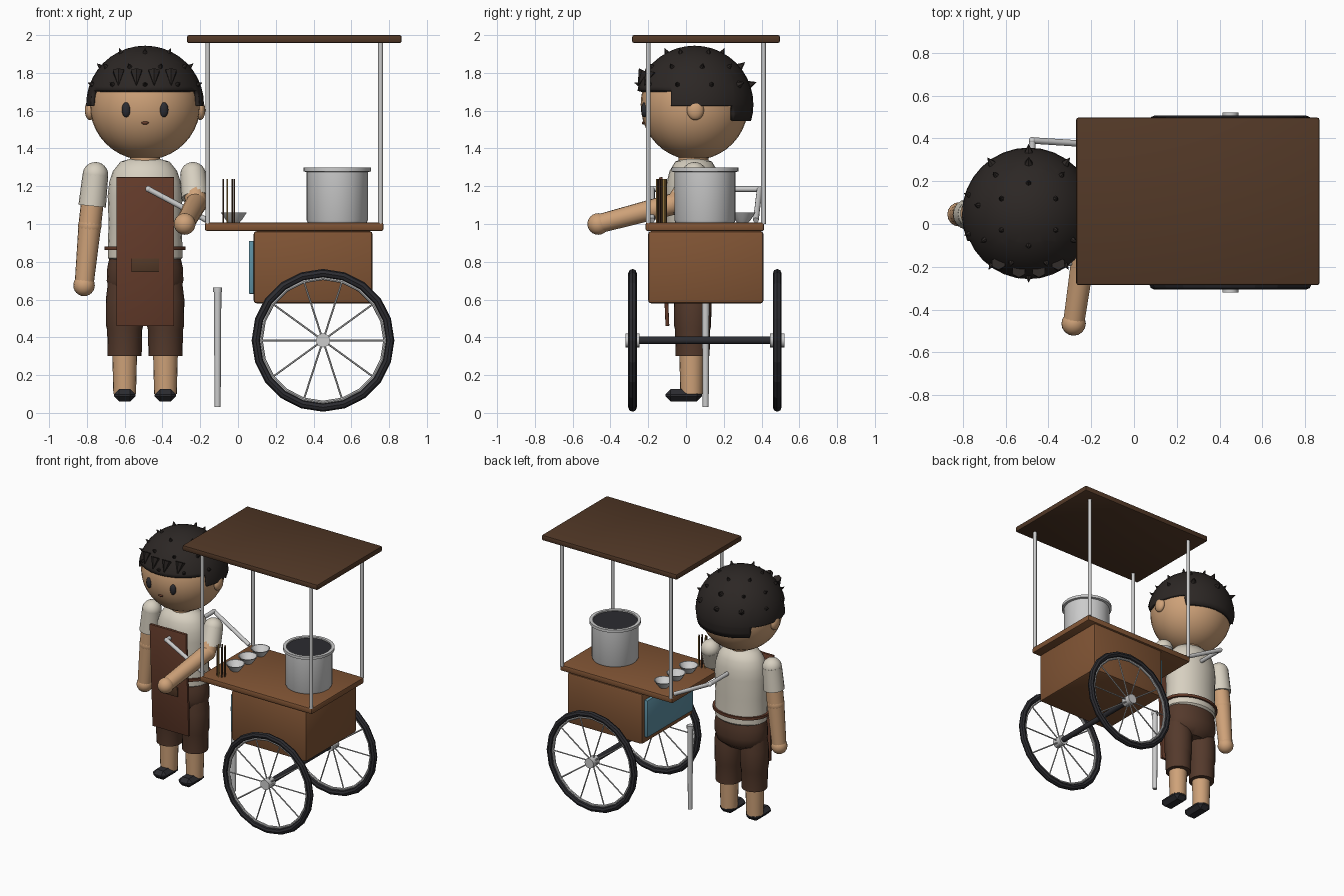
import bpy, bmesh, math
from mathutils import Vector, Matrix

if "Cube" in bpy.data.objects:
    bpy.data.objects.remove(bpy.data.objects["Cube"])

def mat(name, c):
    m = bpy.data.materials.new(name)
    m.diffuse_color = (*c, 1)
    m.use_nodes = True
    m.node_tree.nodes["Principled BSDF"].inputs["Base Color"].default_value = m.diffuse_color
    return m

WOOD = mat("wood", (0.22, 0.09, 0.035))
DARKWOOD = mat("dark_wood", (0.085, 0.04, 0.02))
SKIN = mat("skin", (0.62, 0.36, 0.19))
HAIR = mat("hair", (0.025, 0.02, 0.018))
SHIRT = mat("cream", (0.68, 0.63, 0.53))
PANTS = mat("brown_cloth", (0.09, 0.042, 0.025))
APRON = mat("red_brown", (0.13, 0.045, 0.024))
BLACK = mat("black", (0.025, 0.025, 0.03))
BLUE = mat("blue", (0.11, 0.28, 0.37))
WHITE = mat("white", (0.8, 0.8, 0.78))
GOLD = mat("bamboo", (0.5, 0.3, 0.08))

def finish(bm, name, m=None, angle=35):
    bmesh.ops.recalc_face_normals(bm, faces=bm.faces)
    me = bpy.data.meshes.new(name)
    bm.to_mesh(me)
    bm.free()
    o = bpy.data.objects.new(name, me)
    bpy.context.collection.objects.link(o)
    if m:
        me.materials.append(m)
    if angle:
        bpy.ops.object.select_all(action='DESELECT')
        o.select_set(True)
        bpy.context.view_layer.objects.active = o
        bpy.ops.object.shade_smooth_by_angle(angle=math.radians(angle))
    return o

def box(name, lo, hi, m=None, bevel=0.01, tilt=0):
    lo, hi = Vector(lo), Vector(hi)
    bm = bmesh.new()
    bmesh.ops.create_cube(bm, size=1, matrix=Matrix.Translation((lo + hi) / 2)
                          @ Matrix.Rotation(tilt, 4, 'X') @ Matrix.Diagonal((*(hi - lo), 1)))
    if bevel:
        bmesh.ops.bevel(bm, geom=bm.edges[:], offset=bevel, segments=2, profile=0.5, affect='EDGES')
    return finish(bm, name, m)

def rods(name, segs, m=None, n=12, angle=35):
    """One mesh of tapered cylinders, each (start, end, radius1, radius2)."""
    bm = bmesh.new()
    for a, b, r1, r2 in segs:
        a, b = Vector(a), Vector(b)
        d = b - a
        M = Matrix.Translation((a + b) / 2) @ d.to_track_quat('Z', 'Y').to_matrix().to_4x4()
        bmesh.ops.create_cone(bm, cap_ends=True, segments=n, radius1=r1, radius2=r2, depth=d.length, matrix=M)
    return finish(bm, name, m, angle)

def ball(name, c, s, m=None, u=16, v=12):
    bm = bmesh.new()
    bmesh.ops.create_uvsphere(bm, u_segments=u, v_segments=v, radius=1,
                              matrix=Matrix.Translation(c) @ Matrix.Diagonal((*s, 1)))
    return finish(bm, name, m, 60)

def lathe(name, c, profile, m=None, ratio=1.0, n=24):
    """Revolve (radius, z) points; ratio squashes the depth."""
    bm = bmesh.new()
    rings = [[bm.verts.new((c[0] + r * math.cos(t), c[1] + ratio * r * math.sin(t), z))
              for t in [2 * math.pi * i / n for i in range(n)]] for r, z in profile]
    for a, b in zip(rings, rings[1:]):
        for i in range(n):
            bm.faces.new((a[i], a[(i + 1) % n], b[(i + 1) % n], b[i]))
    bm.faces.new(rings[0])
    bm.faces.new(rings[-1])
    return finish(bm, name, m, 40)

# ---- cart body
box("roof", (-0.27, -0.285, 1.958), (0.866, 0.497, 2.0), DARKWOOD)
box("counter", (-0.175, -0.214, 0.963), (0.77, 0.414, 1.008), WOOD)
box("cart_box", (0.083, -0.2, 0.58), (0.712, 0.41, 0.962), WOOD, 0.015)
box("side_panel", (0.058, -0.17, 0.63), (0.085, 0.38, 0.91), BLUE, 0.004)
rods("roof_poles", [((x, y, 1.0), (x, y, 1.965), 0.013, 0.013) for x in (-0.16, 0.755) for y in (-0.2, 0.41)])
rods("prop_leg", [((-0.108, 0.104, 0.03), (-0.108, 0.104, 0.66), 0.016, 0.02),
                  ((-0.108, 0.104, 0.64), (-0.108, 0.104, 0.665), 0.024, 0.024)])

# push handle: two sloping arms and a cross bar
ends = [(-0.475, y, 1.185) for y in (-0.18, 0.39)]
rods("push_handle", [((-0.165, y, 1.02), e, 0.015, 0.015) for y, e in zip((-0.18, 0.37), ends)]
     + [(ends[0], ends[1], 0.015, 0.015)])
for e in ends:
    ball("handle_corner", e, (0.017,) * 3, None, 10, 8)

# ---- wheels
cx, cz = 0.45, 0.384
for y in (-0.283, 0.483):
    for name, R, r, m in (("tyre", 0.355, 0.023, BLACK), ("rim", 0.328, 0.009, None)):
        bpy.ops.mesh.primitive_torus_add(major_segments=20, minor_segments=8, major_radius=R, minor_radius=r,
                                         location=(cx, y, cz), rotation=(math.pi / 2, 0, 0))
        o = bpy.context.object
        o.name = name
        if m:
            o.data.materials.append(m)
    rods("spokes", [((cx, y, cz), (cx + 0.33 * math.cos(a), y, cz + 0.33 * math.sin(a)), 0.005, 0.005)
                    for a in [math.radians(36 * i) for i in range(10)]], None, 6)
    rods("hub", [((cx, y - 0.038, cz), (cx, y + 0.038, cz), 0.037, 0.037)], None, 16)
rods("axle", [((cx, -0.28, cz), (cx, 0.48, cz), 0.02, 0.02)], BLACK)

# ---- cooking pot, bowls and chopsticks
lathe("pot", (0.525, 0.1), [(0.155, 1.005), (0.162, 1.02), (0.162, 1.275), (0.178, 1.278), (0.178, 1.298),
                            (0.155, 1.298), (0.155, 1.285)], None, 1, 32)
lathe("pot_contents", (0.525, 0.1), [(0.156, 1.27), (0.156, 1.288)], BLACK, 1, 32)
for y in (0.0, 0.15, 0.3):
    lathe("bowl", (-0.022, y), [(0.028, 1.005), (0.045, 1.025), (0.068, 1.06), (0.062, 1.06), (0.04, 1.03), (0.02, 1.022)],
          WHITE, 1, 16)
for i in range(7):
    a = 2 * math.pi * i / 7
    p = (-0.05 + 0.031 * math.cos(a), -0.13 + 0.024 * math.sin(a))
    rods("chopstick", [((*p, 1.0), (*p, 1.237), 0.005, 0.005)], GOLD if i % 2 else DARKWOOD, 6)

# ---- vendor: torso and clothes
px, py = -0.492, 0.04
lathe("shirt", (px, py), [(0.17, 0.80), (0.197, 0.82), (0.197, 0.9), (0.193, 1.0), (0.198, 1.15), (0.19, 1.22),
                          (0.17, 1.28), (0.13, 1.33), (0.06, 1.35)], SHIRT, 0.75)
lathe("apron_tie", (px, py), [(0.19, 0.862), (0.214, 0.862), (0.214, 0.882), (0.19, 0.882)], APRON, 0.75)
lathe("trouser_hips", (px, py), [(0.12, 0.6), (0.185, 0.64), (0.203, 0.7), (0.2, 0.77), (0.19, 0.815)], PANTS, 0.7)
box("apron", (-0.644, -0.126, 0.46), (-0.338, -0.106, 1.248), APRON, 0.003, 0.045)
box("apron_pocket", (-0.565, -0.131, 0.745), (-0.418, -0.118, 0.818), DARKWOOD, 0.002, 0.045)

# legs and shoes
for s in (-1, 1):
    x = px + s * 0.108
    lathe("trouser_leg", (x, 0.035), [(0.08, 0.3), (0.09, 0.302), (0.093, 0.44), (0.098, 0.46), (0.1, 0.6), (0.085, 0.72)],
          PANTS, 1, 20)
    rods("shin", [((x, 0.03, 0.1), (x, 0.03, 0.33), 0.06, 0.066)], SKIN, 20)
    bm = bmesh.new()
    bmesh.ops.create_cube(bm, size=1, matrix=Matrix.Translation((x, -0.012, 0.093)) @ Matrix.Diagonal((0.114, 0.195, 0.066, 1)))
    bmesh.ops.bevel(bm, geom=bm.edges[:], offset=0.028, segments=1, affect='EDGES')
    finish(bm, "shoe", BLACK, 0)

# ---- arms: one hanging, one reaching forward
def arm(shoulder, cuff, elbow, hand, r):
    rods("sleeve", [(shoulder, cuff, 0.068, 0.073)], SHIRT, 18)
    ball("shoulder", shoulder, (0.068,) * 3, SHIRT)
    rods("arm", [(shoulder, elbow, r, r), (elbow, hand, r, 0.05)], SKIN, 18)
    ball("elbow", elbow, (r + 0.002,) * 3, SKIN)
    ball("hand", hand, (0.057,) * 3, SKIN)

arm((-0.755, 0.045, 1.26), (-0.772, 0.045, 1.095), (-0.785, 0.045, 0.99), (-0.815, 0.045, 0.675), 0.06)
arm((-0.238, 0.045, 1.26), (-0.226, -0.01, 1.14), (-0.222, -0.05, 1.11), (-0.282, -0.465, 1.0), 0.057)

# ---- head
H = Vector((-0.492, 0.045, 1.632))
rods("neck", [((px, py, 1.28), (px, py, 1.4), 0.08, 0.08)], SKIN, 16)
ball("head", H, (0.293, 0.285, 0.293), SKIN, 32, 20)
for s in (-1, 1):
    ball("ear", H + Vector((s * 0.292, 0.005, -0.03)), (0.027, 0.045, 0.052), SKIN)
    ball("eye", H + Vector((s * 0.1, -0.264, -0.027)), (0.023, 0.018, 0.04), BLACK)
ball("mouth", H + Vector((0, -0.27, -0.097)), (0.02, 0.008, 0.008), APRON)

# hair cap: sphere cut in three steps, short at the brow and long at the nape
bm = bmesh.new()
bmesh.ops.create_uvsphere(bm, u_segments=32, v_segments=20, radius=0.312, matrix=Matrix.Translation(H))
steps = [(-9, 1.705), (-0.08, 1.625), (0.25, 1.545)]
cuts = [((0, 0, z), (0, 0, 1)) for _, z in steps] + [((0, y, 0), (0, 1, 0)) for y, _ in steps[1:]]
for co, no in cuts:
    bmesh.ops.bisect_plane(bm, geom=bm.verts[:] + bm.edges[:] + bm.faces[:], plane_co=co, plane_no=no)
drop = []
for f in bm.faces:
    c = f.calc_center_median()
    if c.z < [z for y, z in steps if c.y > y][-1]:
        drop.append(f)
bmesh.ops.delete(bm, geom=drop, context='FACES')
cap = finish(bm, "hair_cap", HAIR)
cap.modifiers.new("thickness", 'SOLIDIFY').thickness = 0.025

# hair spikes: rings of small cones, larger at the back, plus a fringe
spikes = []
for elev, n in ((62, 6), (40, 9), (20, 10)):
    for i in range(n):
        a = math.radians(90 + 360 * i / n)
        e = math.radians(elev)
        d = Vector((math.cos(a) * math.cos(e), math.sin(a) * math.cos(e), math.sin(e)))
        k = 1.4 if d.y > 0.6 else 1.0
        spikes.append((H + d * 0.3, H + d * (0.312 + 0.026 * k), 0.018 * k, 0.001))
for x in (-0.633, -0.538, -0.444, -0.354):
    y = H.y - math.sqrt(0.312 ** 2 - (x - H.x) ** 2 - 0.16 ** 2)
    spikes.append((Vector((x, y, 1.81)), Vector((x, y - 0.035, 1.735)), 0.034, 0.002))
rods("hair_spikes", spikes, HAIR, 6, 0)
